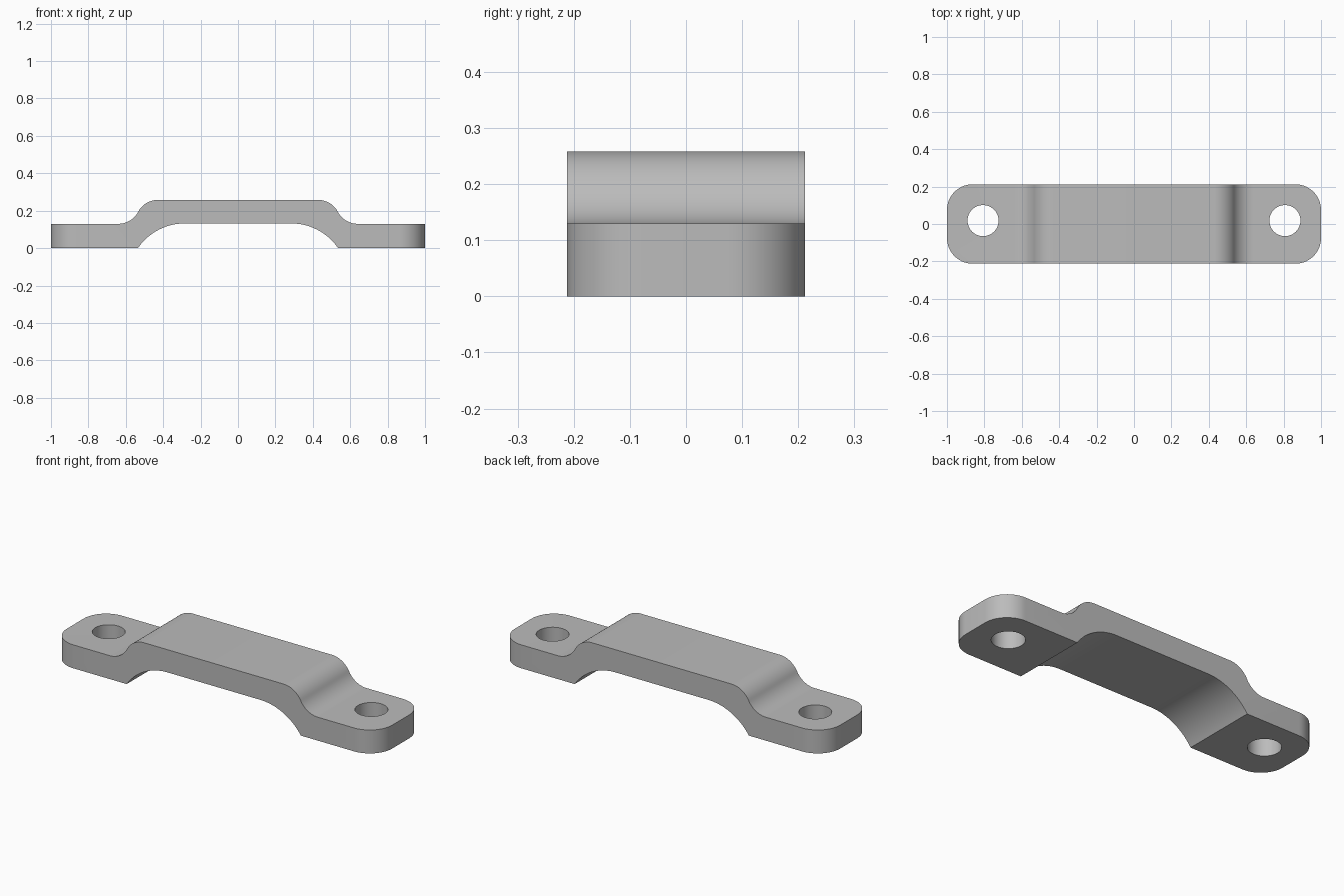
import bpy, bmesh
from math import sin, cos, pi, atan2, radians

cube = bpy.data.objects.get("Cube")
if cube:
    bpy.data.objects.remove(cube, do_unlink=True)

HALF_W = 0.2125
FOOT_Z, TOP_Z, UNDER_Z = 0.13, 0.258, 0.132
CORNER_R = 0.138

grey = bpy.data.materials.new("plain grey")
grey.use_nodes = True
colour = (0.5, 0.5, 0.5, 1)
grey.diffuse_color = colour
grey.node_tree.nodes["Principled BSDF"].inputs["Base Color"].default_value = colour


def arc(cx, cz, r, a0, a1, n):
    return [(cx + r * cos(a0 + (a1 - a0) * i / n),
             cz + r * sin(a0 + (a1 - a0) * i / n)) for i in range(n + 1)]


# Right half of the side profile: underside arch, foot, then S-shaped shoulder
arch_in, arch_out = 0.285, 0.535
run = arch_out - arch_in
arch_r = (run ** 2 + UNDER_Z ** 2) / (2 * UNDER_Z)
arch_z = UNDER_Z - arch_r
half = arc(arch_in, arch_z, arch_r, pi / 2, atan2(-arch_z, run), 20)
half += [(1, 0), (1, FOOT_Z)]

s_in, s_out = 0.428, 0.64
rise, run = TOP_Z - FOOT_Z, s_out - s_in
turn = 2 * atan2(rise, run)
s_r = run / (2 * sin(turn))
half += arc(s_out, FOOT_Z + s_r, s_r, -pi / 2, -pi / 2 - turn, 14)
half += arc(s_in, TOP_Z - s_r, s_r, pi / 2 - turn, pi / 2, 14)[1:]
profile = half + [(-x, z) for x, z in reversed(half)]

# Extrude the profile across the width and round the upright end corners
bm = bmesh.new()
face = bm.faces.new([bm.verts.new((x, -HALF_W, z)) for x, z in profile])
ext = bmesh.ops.extrude_face_region(bm, geom=[face])
moved = [g for g in ext["geom"] if isinstance(g, bmesh.types.BMVert)]
bmesh.ops.translate(bm, verts=moved, vec=(0, 2 * HALF_W, 0))
bmesh.ops.recalc_face_normals(bm, faces=bm.faces)
corners = [e for e in bm.edges
           if all(abs(v.co.x) > 0.999 for v in e.verts)
           and abs(e.verts[0].co.z - e.verts[1].co.z) > 0.1]
bmesh.ops.bevel(bm, geom=corners, offset=CORNER_R, offset_type='OFFSET',
                segments=14, profile=0.5, affect='EDGES')
mesh = bpy.data.meshes.new("bracket")
bm.to_mesh(mesh)
bm.free()
bracket = bpy.data.objects.new("bracket", mesh)
bpy.context.collection.objects.link(bracket)
mesh.materials.append(grey)

# Screw holes
cutters = []
for side, name in ((1, "left"), (-1, "right")):
    bpy.ops.mesh.primitive_cylinder_add(vertices=48, radius=0.083, depth=0.5,
                                        location=(side * 0.807, 0.018, 0.06))
    cutter = bpy.context.object
    cutter.name = name + "_hole_cutter"
    cutter.data.materials.append(grey)
    cutter.hide_render = True
    cutters.append(cutter)
    mod = bracket.modifiers.new(name + "_hole", 'BOOLEAN')
    mod.operation = 'DIFFERENCE'
    mod.solver = 'EXACT'
    mod.object = cutter

bpy.ops.object.select_all(action='DESELECT')
bracket.select_set(True)
bpy.context.view_layer.objects.active = bracket
for mod in list(bracket.modifiers):
    bpy.ops.object.modifier_apply(modifier=mod.name)
for cutter in cutters:
    bpy.data.objects.remove(cutter, do_unlink=True)
bpy.ops.object.shade_smooth_by_angle(angle=radians(30))
